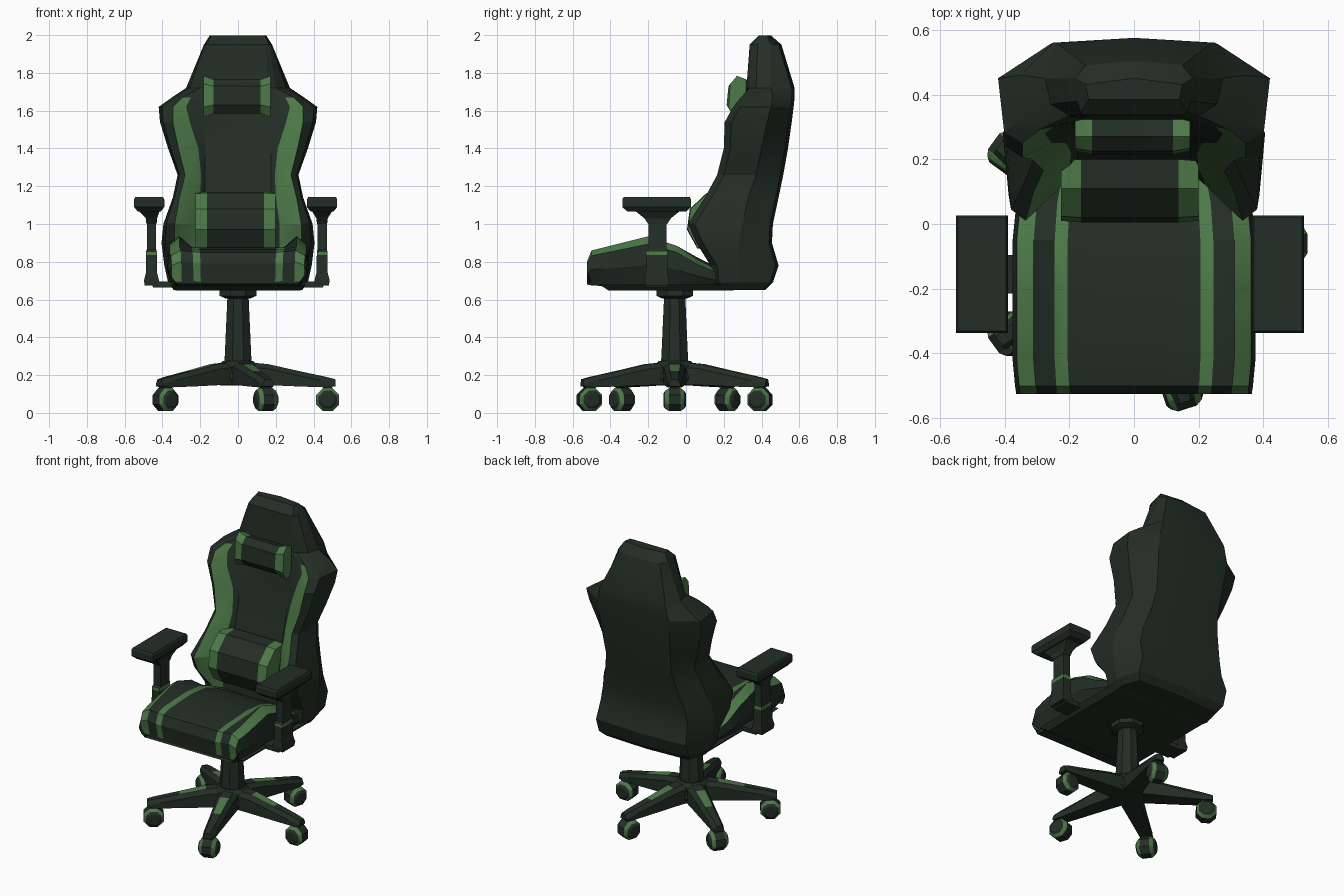
import bpy, bmesh, math
from mathutils import Matrix, Vector

if "Cube" in bpy.data.objects:
    bpy.data.objects.remove(bpy.data.objects["Cube"])


def material(name, rgb):
    m = bpy.data.materials.new(name)
    m.diffuse_color = (*rgb, 1)
    m.use_nodes = True
    m.node_tree.nodes["Principled BSDF"].inputs["Base Color"].default_value = m.diffuse_color
    return m


MATS = [material("dark_green_black", (0.0165, 0.027, 0.019)),
        material("trim_green", (0.075, 0.195, 0.066))]


def loft(name, rings, green=lambda station, seg: False, matrix=None, angle=25):
    """Skin closed rings of points; green(station, segment) picks trim faces."""
    bm = bmesh.new()
    vs = [[bm.verts.new(p) for p in r] for r in rings]
    n = len(rings[0])
    for s in range(len(vs) - 1):
        for k in range(n):
            j = (k + 1) % n
            f = bm.faces.new((vs[s][k], vs[s][j], vs[s + 1][j], vs[s + 1][k]))
            f.material_index = int(green(s, k))
    for s, cap in ((0, vs[0]), (len(vs) - 2, vs[-1])):
        f = bm.faces.new(cap)
        f.material_index = int(green(s, -1))
    bmesh.ops.recalc_face_normals(bm, faces=bm.faces)
    if matrix:
        bm.transform(matrix)
    me = bpy.data.meshes.new(name)
    bm.to_mesh(me)
    bm.free()
    for m in MATS:
        me.materials.append(m)
    ob = bpy.data.objects.new(name, me)
    bpy.context.collection.objects.link(ob)
    bpy.ops.object.select_all(action='DESELECT')
    ob.select_set(True)
    bpy.context.view_layer.objects.active = ob
    bpy.ops.object.shade_smooth_by_angle(angle=math.radians(angle))
    return ob


def mirrored(half):
    """Close a half outline whose first and last points lie on x = 0."""
    return half + [(-x, y, z) for x, y, z in half[-2:0:-1]]


def half_seg(k, n):
    return min(k, n - 1 - k)


def rect(cx, cy, hx, hy, z):
    return [(cx - hx, cy - hy, z), (cx + hx, cy - hy, z),
            (cx + hx, cy + hy, z), (cx - hx, cy + hy, z)]


def disc(r, z, n=8):
    return [(r * math.cos(math.tau * (i + .5) / n), r * math.sin(math.tau * (i + .5) / n), z)
            for i in range(n)]


# Backrest: z, half width, rear half width, rear y, side y, ridge x, ridge y, inner x, inner y, panel y
BACK = [(1.998, .15, .12, .45, .43, .14, .385, .13, .385, .385),
        (1.95, .18, .15, .505, .45, .165, .345, .155, .337, .337),
        (1.72, .275, .24, .575, .45, .20, .335, .165, .325, .32),
        (1.67, .35, .25, .575, .46, .295, .29, .25, .30, .315),
        (1.62, .42, .26, .57, .45, .345, .25, .275, .28, .31),
        (1.54, .413, .26, .56, .43, .345, .205, .255, .25, .30),
        (1.40, .37, .25, .54, .40, .315, .20, .21, .25, .27),
        (1.26, .32, .24, .515, .37, .28, .165, .195, .22, .24),
        (1.14, .345, .26, .49, .33, .31, .10, .20, .17, .21),
        (1.00, .395, .30, .46, .30, .335, .01, .22, .12, .18),
        (.90, .405, .32, .455, .28, .335, .055, .22, .14, .16),
        (.78, .39, .33, .49, .28, .28, .13, .22, .16, .16),
        (.69, .37, .33, .46, .28, .28, .14, .20, .15, .15),
        (.65, .34, .30, .42, .28, .26, .16, .20, .16, .16)]
rings = []
for z, w, bw, b, ym, rx, f, ix, iy, c in BACK:
    px = min(.175, ix - .005)
    rings.append(mirrored([(0, b, z), (bw, b - .015, z), (w, ym, z),
                           (rx + .75 * (w - rx), f + .035, z), (rx, f, z),
                           (ix, iy, z), (px, c, z), (0, c, z)]))
loft("backrest", rings, lambda s, k: half_seg(k, 14) == 4 and 3 <= s <= 10)

# Seat cushion with raised side bolsters: y, underside z, bolster z, centre z, width factor
SEAT = [(-.505, .685, .695, .695, .96), (-.525, .68, .80, .79, .97),
        (-.50, .675, .86, .85, .98), (-.42, .67, .88, .865, 1),
        (-.20, .66, .935, .875, 1), (-.05, .655, .885, .86, 1),
        (.06, .655, .81, .82, .97), (.16, .655, .76, .77, .9)]
rings = []
for y, zb, zt, zc, w in SEAT:
    h = zt - zb
    rings.append(mirrored([(0, y, zb), (.33 * w, y, zb), (.375 * w, y, zb + .45 * h),
                           (.362 * w, y, zt - .15 * h), (.31 * w, y, zt),
                           (.245 * w, y, zc + .003), (.205 * w, y, zc), (0, y, zc)]))
loft("seat", rings, lambda s, k: half_seg(k, 14) in (3, 5) and k >= 0)


# Pillows run along x with green ends
def pillow(name, cx, profile, stations):
    cy = sum(p[0] for p in profile) / len(profile)
    cz = sum(p[1] for p in profile) / len(profile)
    loft(name, [[(cx + x, cy + (y - cy) * sy, cz + (z - cz) * sz) for y, z in profile]
                for x, sy, sz in stations],
         lambda s, k: s in (0, len(stations) - 2))


pillow("head_pillow", -.005,
       [(.33, 1.75), (.27, 1.765), (.225, 1.73), (.215, 1.63), (.25, 1.585), (.33, 1.60)],
       [(-.178, .8, 1.22), (-.125, 1, 1), (.125, 1, 1), (.178, .8, 1.22)])
pillow("lumbar_pillow", -.013,
       [(.20, 1.17), (.11, 1.165), (.02, 1.08), (.005, .97), (.06, .87), (.20, .87)],
       [(-.212, .95, .97), (-.15, 1, 1), (.15, 1, 1), (.212, .95, .97)])

# Armrests
for side, cx in (("left", -.47), ("right", .445)):
    inner = cx + (.012 if side == "left" else -.0)
    loft(side + "_arm_pad", [rect(cx, -.155, .06, .155, 1.065), rect(cx, -.155, .08, .182, 1.09),
                             rect(cx, -.155, .08, .182, 1.13), rect(cx, -.155, .074, .175, 1.142)])
    loft(side + "_arm_support", [rect(inner, -.15, .027, .05, 1.0), rect(inner, -.15, .03, .07, 1.03),
                                 rect(cx, -.15, .055, .12, 1.07)])
    loft(side + "_arm_post", [rect(inner, -.155, .03, .058, .735), rect(inner, -.155, .028, .056, .835),
                              rect(inner, -.155, .028, .056, .855), rect(inner, -.15, .025, .048, .865),
                              rect(inner, -.15, .025, .048, 1.01)],
         lambda s, k: s == 1)
    loft(side + "_arm_foot", [rect(inner, -.155, .036, .06, .675), rect(inner, -.155, .04, .065, .70),
                              rect(inner, -.155, .03, .058, .74)])

# Bracket under the seat joining both arms
loft("arm_bracket", [rect(0, -.155, .45, .06, .665), rect(0, -.155, .46, .06, .695)])
loft("seat_plate", [rect(0, -.08, .33, .33, .648), rect(0, -.08, .36, .38, .68)])

# Gas column and its collar
HUB = Vector((0, -.06, 0))
at_hub = Matrix.Translation(HUB)
loft("column", [disc(.08, .25), disc(.076, .30), disc(.06, .63)], matrix=at_hub, angle=20)
loft("column_collar", [disc(.07, .605), disc(.105, .62), disc(.105, .655)], matrix=at_hub)
loft("base_hub", [disc(.10, .145, 10), disc(.12, .18, 10), disc(.105, .255, 10),
                  disc(.085, .275, 10)], matrix=at_hub)

# Five legs with green inlays, each ending in a caster
LEG = [(.05, .062, .15, .268), (.16, .055, .147, .258), (.32, .045, .14, .222),
       (.47, .037, .135, .19), (.515, .03, .14, .178)]
for i in range(5):
    turn = at_hub @ Matrix.Rotation(math.tau * i / 5, 4, 'Z')
    loft(f"leg_{i + 1}", [[(r, -w, zb), (r, w, zb), (r, w, zt - .025), (r, w * .55, zt),
                           (r, -w * .55, zt), (r, -w, zt - .025)] for r, w, zb, zt in LEG],
         lambda s, k: k == 3 and s == 1, matrix=turn)
    loft(f"caster_stem_{i + 1}", [rect(.47, 0, .025, .025, .08), rect(.475, 0, .025, .025, .15)],
         matrix=turn)
    wheel = turn @ Matrix.Translation((.475, 0, .07)) @ Matrix.Rotation(math.pi / 2, 4, 'X')
    loft(f"caster_{i + 1}", [disc(.036, -.06), disc(.052, -.05), disc(.066, -.03),
                             disc(.066, .03), disc(.052, .05), disc(.036, .06)],
         lambda s, k: s in (1, 3) and k >= 0, matrix=wheel)
